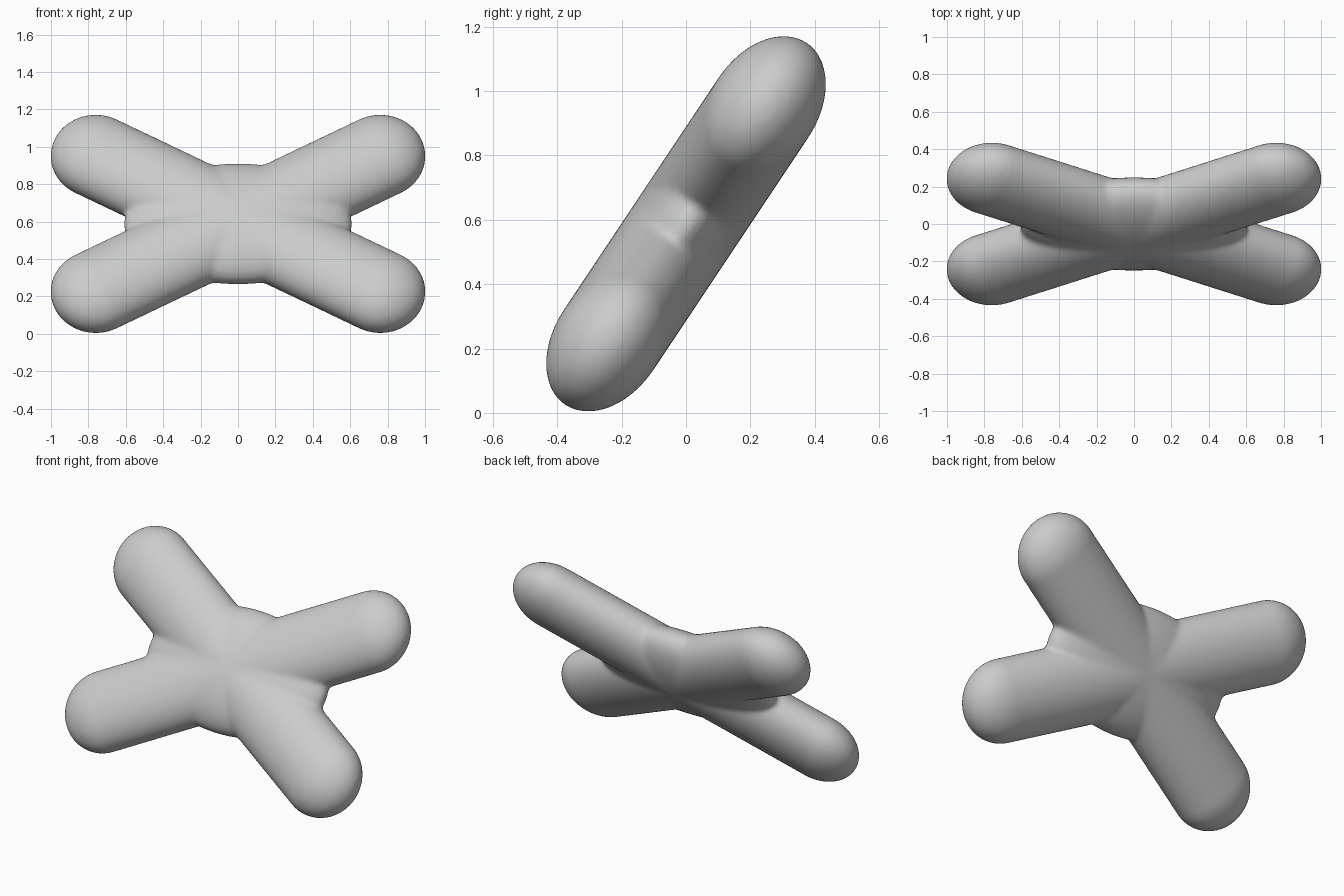
import bpy, bmesh
from math import radians, atan2
from mathutils import Matrix

if "Cube" in bpy.data.objects:
    bpy.data.objects.remove(bpy.data.objects["Cube"])

TILT = atan2(1.5, 1.0)      # slope of the flat cross
WIDE, THICK = 0.242, 0.168  # arm half width and half thickness
REACH = 0.876               # centre to arm end centre

bm = bmesh.new()


def ellipsoid(size, stretch=0.0, turn=0.0):
    """Ellipsoid along x, split at the middle to become a capsule."""
    part = bmesh.ops.create_uvsphere(bm, u_segments=48, v_segments=33, radius=1)["verts"]
    bmesh.ops.rotate(bm, verts=part, matrix=Matrix.Rotation(radians(90), 3, 'Y'))
    bmesh.ops.scale(bm, verts=part, vec=size)
    for v in part:
        v.co.x += stretch if v.co.x > 0 else -stretch
    bmesh.ops.rotate(bm, verts=part, matrix=Matrix.Rotation(turn, 3, 'Z'))


# Two flattened crossing bars
for side in (-1, 1):
    ellipsoid((WIDE, WIDE, THICK), REACH, side * radians(29.8))

# Central web filling the crotches
ellipsoid((0.61, 0.372, THICK))

bmesh.ops.rotate(bm, verts=bm.verts, matrix=Matrix.Rotation(TILT, 3, 'X'))
bmesh.ops.translate(bm, verts=bm.verts, vec=(0, 0, 0.5875))
mesh = bpy.data.meshes.new("cross_body")
bm.to_mesh(mesh)
bm.free()
body = bpy.data.objects.new("cross_body", mesh)
bpy.context.collection.objects.link(body)

# Fuse and soften the joints
remesh = body.modifiers.new("fuse", 'REMESH')
remesh.mode = 'VOXEL'
remesh.voxel_size = 0.014
remesh.use_smooth_shade = True
soft = body.modifiers.new("soften", 'SMOOTH')
soft.factor = 0.5
soft.iterations = 8
